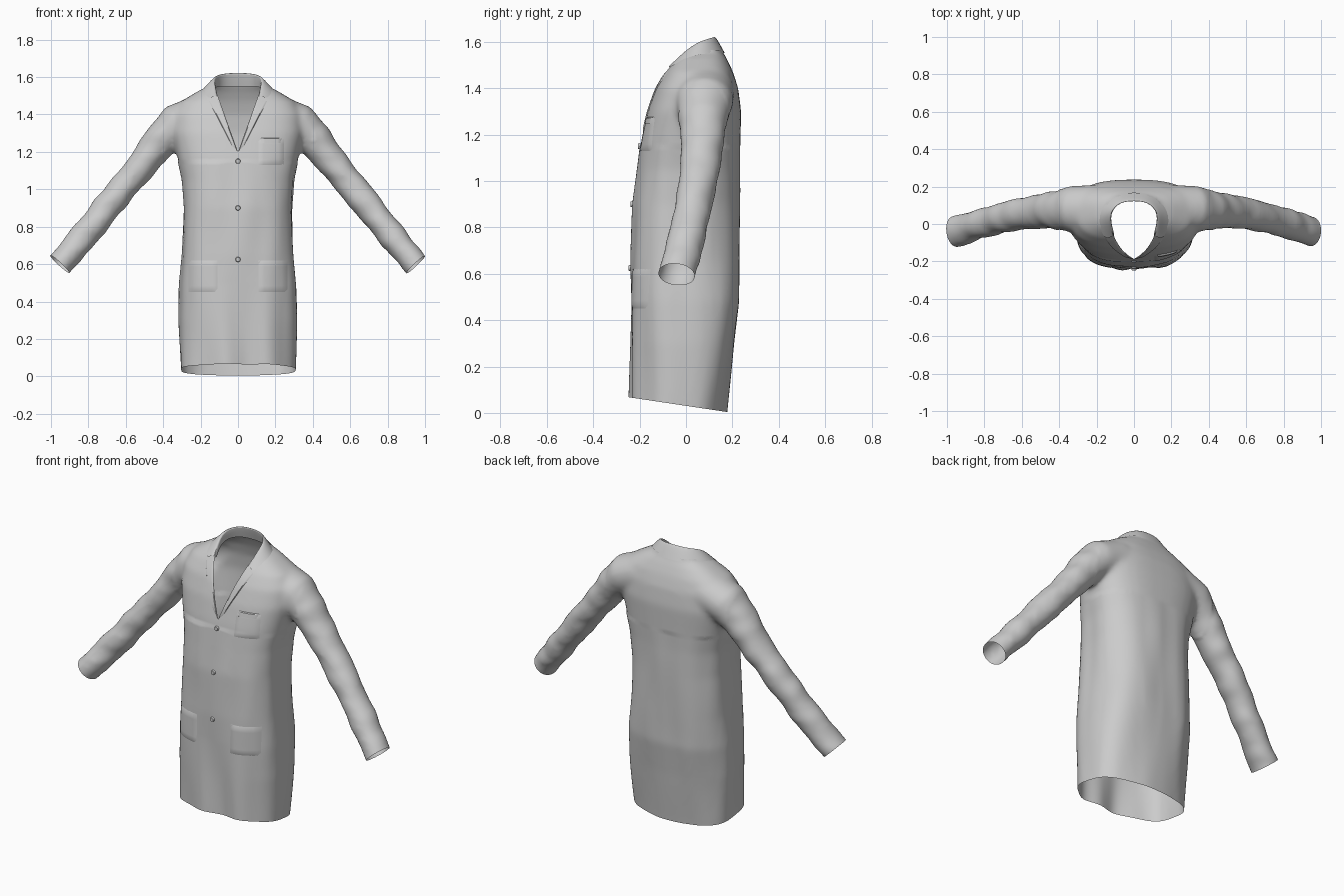
import bpy, bmesh, math
from mathutils import Vector, noise
from mathutils.bvhtree import BVHTree

if "Cube" in bpy.data.objects:
    bpy.data.objects.remove(bpy.data.objects["Cube"])

cloth = bpy.data.materials.new("grey cloth")
cloth.use_nodes = True
GREY = (0.6, 0.6, 0.6, 1)
cloth.diffuse_color = GREY
cloth.node_tree.nodes["Principled BSDF"].inputs["Base Color"].default_value = GREY


def finish(bm, name, angle=50):
    mesh = bpy.data.meshes.new(name)
    bm.to_mesh(mesh)
    bm.free()
    obj = bpy.data.objects.new(name, mesh)
    bpy.context.collection.objects.link(obj)
    mesh.materials.append(cloth)
    bpy.ops.object.select_all(action="DESELECT")
    obj.select_set(True)
    bpy.context.view_layer.objects.active = obj
    bpy.ops.object.shade_smooth_by_angle(angle=math.radians(angle))
    return obj


def bridge(bm, rows, closed):
    for a, b in zip(rows, rows[1:]):
        n = len(a)
        for i in range(n if closed else n - 1):
            j = (i + 1) % n
            bm.faces.new((a[i], a[j], b[j], b[i]))


def loft(bm, rings):
    rows = [[bm.verts.new(p) for p in ring] for ring in rings]
    bridge(bm, rows, True)
    bm.faces.new(rows[0][::-1])
    bm.faces.new(rows[-1])


def power(v, e):
    return math.copysign(abs(v) ** e, v)


# Torso as stacked rounded sections: height, half width, front y, back y
SECTIONS = [
    (-0.12, 0.300, -0.235, 0.160), (0.03, 0.308, -0.235, 0.175),
    (0.30, 0.318, -0.235, 0.205), (0.48, 0.314, -0.236, 0.230),
    (0.65, 0.300, -0.238, 0.232), (0.90, 0.292, -0.230, 0.232),
    (1.05, 0.300, -0.210, 0.232), (1.18, 0.325, -0.192, 0.235),
    (1.30, 0.350, -0.165, 0.238), (1.40, 0.345, -0.130, 0.225),
    (1.47, 0.305, -0.090, 0.203), (1.53, 0.205, -0.045, 0.175),
    (1.56, 0.140, -0.010, 0.155), (1.70, 0.125, 0.0, 0.145)]


def torso_ring(z, w, front, back, n=48):
    ring = []
    for i in range(n):
        a = math.tau * i / n
        x, y = power(math.cos(a), 0.75), power(math.sin(a), 0.75)
        ring.append((x * w, (front + back) / 2 + y * (back - front) / 2, z))
    return ring


# Sleeve path: x, y, z, radius across, radius in depth
PATH = [
    (0.20, 0.080, 1.390, 0.115, 0.130), (0.33, 0.080, 1.345, 0.112, 0.125),
    (0.41, 0.075, 1.265, 0.095, 0.105), (0.50, 0.070, 1.150, 0.083, 0.092),
    (0.62, 0.052, 1.005, 0.078, 0.086), (0.72, 0.030, 0.880, 0.076, 0.082),
    (0.82, 0.002, 0.755, 0.074, 0.080), (0.95, -0.040, 0.600, 0.070, 0.084),
    (1.04, -0.065, 0.490, 0.070, 0.084)]


def sleeve_rings(side, n=24):
    pts = [Vector(p[:3]) for p in PATH]
    rings = []
    for k, p in enumerate(pts):
        d = (pts[min(k + 1, len(pts) - 1)] - pts[max(k - 1, 0)]).normalized()
        v = d.cross(Vector((0, 1, 0))).normalized()
        u = v.cross(d)
        ring = []
        for i in range(n):
            a = side * math.tau * i / n
            q = p + v * math.cos(a) * PATH[k][3] + u * math.sin(a) * PATH[k][4]
            ring.append((q.x * side, q.y, q.z))
        rings.append(ring)
    return rings


# Fuse torso and sleeves into one smooth skin
bm = bmesh.new()
loft(bm, [torso_ring(*s) for s in SECTIONS])
for side in (1, -1):
    loft(bm, sleeve_rings(side))
bmesh.ops.recalc_face_normals(bm, faces=bm.faces)
form = finish(bm, "coat_form")
remesh = form.modifiers.new("fuse", "REMESH")
remesh.mode = "VOXEL"
remesh.voxel_size = 0.014
soften = form.modifiers.new("soften", "SMOOTH")
soften.factor = 0.5
soften.iterations = 12
bpy.context.view_layer.update()
evaluated = form.evaluated_get(bpy.context.evaluated_depsgraph_get())
bm = bmesh.new()
bm.from_mesh(evaluated.to_mesh())
bpy.data.objects.remove(form)

# Soft cloth folds, strongest on the sleeves and at the front hem
bm.normal_update()
for v in bm.verts:
    x, y, z = v.co
    if abs(x) > 0.4:
        v.co += v.normal * 0.008 * noise.noise(Vector((x * 9, y * 5, z * 12)))
    elif z < 1.15:
        sag = max(0.0, 0.5 - z)
        v.co += v.normal * 0.010 * noise.noise(Vector((x * 8, y * 8, z * 2)))
        if y < 0:
            v.co.y += 0.018 * sag * math.sin(x * 26)


def cut(co, normal, clear=True):
    geom = bm.verts[:] + bm.edges[:] + bm.faces[:]
    bmesh.ops.bisect_plane(bm, geom=geom, plane_co=co, plane_no=normal,
                           clear_outer=clear)


# Open the sloping hem, the cuffs, the neck and the V front
cut((0, -0.23, 0.065), (0, -0.15, -1))
cut((0, 0, 1.565), (0, 0, 1))
for side in (1, -1):
    cut((side * 0.95, -0.04, 0.597), (side * 0.68, -0.10, -0.73))
    cut((0, 0, 1.2), (side, 0, -0.36), clear=False)
opening = [f for f in bm.faces
           if f.calc_center_median().y < 0.07
           and f.calc_center_median().z > 1.2
           and abs(f.calc_center_median().x) < 0.36 * (f.calc_center_median().z - 1.2)]
bmesh.ops.delete(bm, geom=opening, context="FACES")
surface = BVHTree.FromBMesh(bm)
finish(bm, "coat_body", 60)


def on_front(x, z, lift):
    hit = surface.ray_cast(Vector((x, -1, z)), Vector((0, 1, 0)))
    if hit[0] is None or hit[0].y > 0.08:
        hit = surface.find_nearest(Vector((x, -0.1, z)))
    return hit[0] + Vector((0, -lift, 0))


# Thin patch laid on the front: corners run bottom left, bottom right, top right, top left
def patch(name, corners, lift=0.006, n=10):
    a, b, c, d = (Vector(p) for p in corners)
    bm = bmesh.new()
    rows = []
    for j in range(n + 1):
        row = []
        for i in range(n + 1):
            p = a.lerp(b, i / n).lerp(d.lerp(c, i / n), j / n)
            edge = i in (0, n) or j in (0, n)
            row.append(bm.verts.new(on_front(p.x, p.y, 0.0 if edge else lift)))
        rows.append(row)
    bridge(bm, rows, False)
    return finish(bm, name)


def box(x0, x1, z0, z1):
    return [(x0, z0), (x1, z0), (x1, z1), (x0, z1)]


patch("chest_pocket", box(0.11, 0.245, 1.13, 1.27), 0.005)
patch("chest_pocket_welt", box(0.12, 0.235, 1.245, 1.275), 0.008)
for side, label in ((1, "left"), (-1, "right")):
    x0, x1 = sorted((side * 0.11, side * 0.265))
    patch(label + "_hip_pocket", box(x0, x1, 0.45, 0.62), 0.006)
    lapel = [(0.004, 1.205), (0.03, 1.23), (0.155, 1.47), (0.104, 1.485)]
    patch(label + "_lapel", [(side * x, z) for x, z in lapel], 0.005)

# Collar: stand inside the neck, folded over the top, falling to the outer edge
STAND = [(0, 0.142, 1.550), (0.085, 0.132, 1.550), (0.125, 0.070, 1.548),
         (0.122, 0.0, 1.525), (0.104, -0.055, 1.480)]
FOLD = [(0, 0.118, 1.630), (0.075, 0.112, 1.626), (0.122, 0.060, 1.608),
        (0.122, 0.005, 1.570), (0.108, -0.062, 1.497)]
FALL = [(0, 0.170, 1.552), (0.100, 0.162, 1.550), (0.178, 0.085, 1.552),
        (0.190, 0.0, 1.535), (0.158, -0.085, 1.478)]


def mirrored(path):
    return [Vector((-x, y, z)) for x, y, z in path[:0:-1]] + [Vector(p) for p in path]


stand, fold, fall = mirrored(STAND), mirrored(FOLD), mirrored(FALL)
roll = [f.lerp(e, 0.25) + Vector((0, 0, 0.012)) for f, e in zip(fold, fall)]
bm = bmesh.new()
bridge(bm, [[bm.verts.new(p) for p in r] for r in (stand, fold, roll, fall)], False)
bmesh.ops.recalc_face_normals(bm, faces=bm.faces)
collar = finish(bm, "collar", 80)
sub = collar.modifiers.new("round", "SUBSURF")
sub.levels = sub.render_levels = 2

# Three round front buttons
for label, z in (("upper", 1.15), ("middle", 0.9), ("lower", 0.625)):
    bm = bmesh.new()
    bmesh.ops.create_cone(bm, cap_ends=True, segments=20, radius1=0.014,
                          radius2=0.011, depth=0.010)
    bmesh.ops.rotate(bm, verts=bm.verts, matrix=Vector((0, 0, 1)).rotation_difference(
        Vector((0, -1, 0))).to_matrix())
    bmesh.ops.translate(bm, verts=bm.verts, vec=on_front(0, z, 0.004))
    finish(bm, label + "_button", 30)
